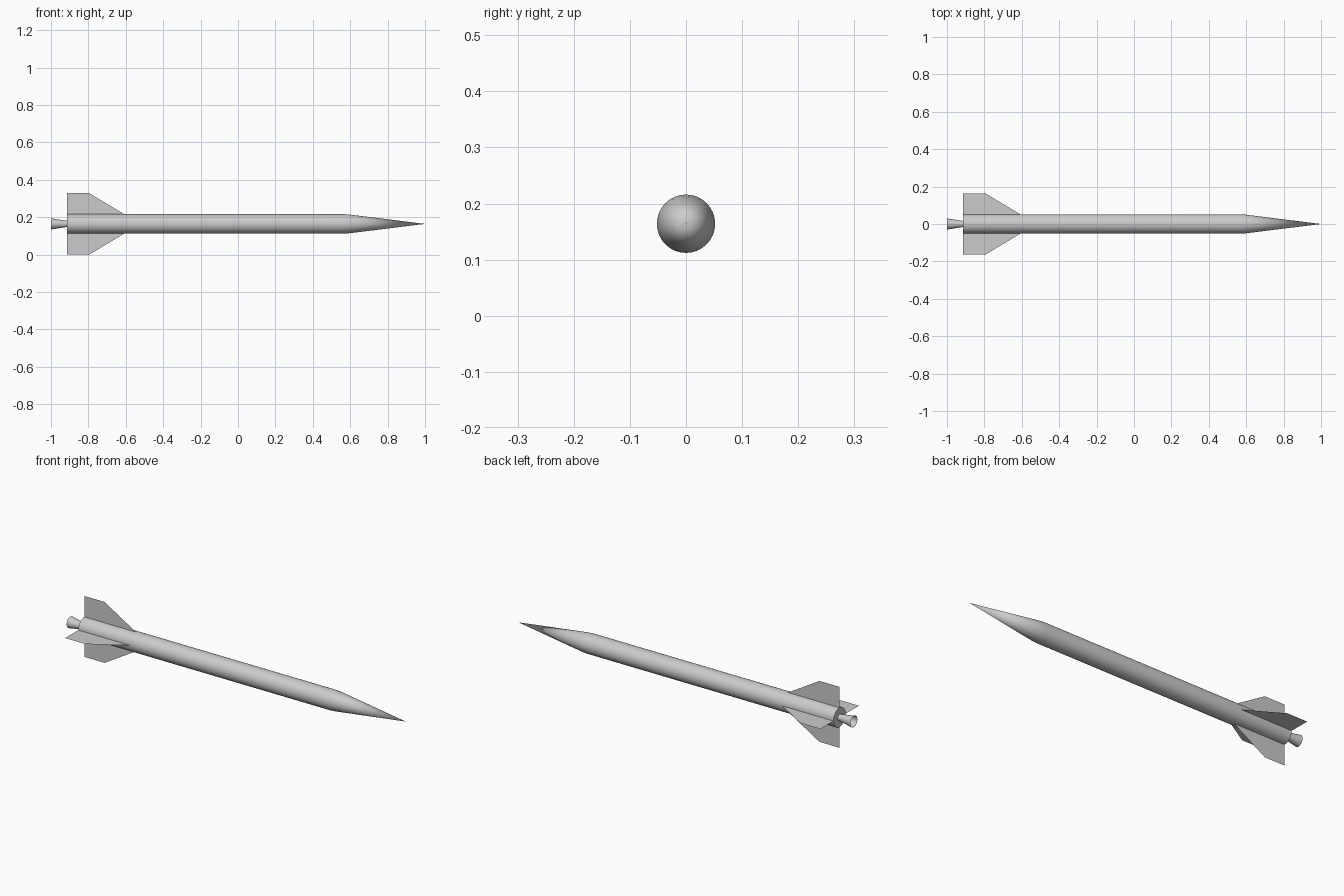
import bpy, bmesh, math

if "Cube" in bpy.data.objects:
    bpy.data.objects.remove(bpy.data.objects["Cube"])

AXIS_Z = 0.164
SIDES = 32


def finish(bm, name, smooth=True):
    mesh = bpy.data.meshes.new(name)
    bm.to_mesh(mesh)
    bm.free()
    obj = bpy.data.objects.new(name, mesh)
    bpy.context.collection.objects.link(obj)
    obj.location.z = AXIS_Z
    if smooth:
        bpy.ops.object.select_all(action='DESELECT')
        obj.select_set(True)
        bpy.context.view_layer.objects.active = obj
        bpy.ops.object.shade_smooth_by_angle(angle=math.radians(30))
    return obj


def lathe(name, profile):
    """Spin (x, radius) points around the x axis."""
    bm = bmesh.new()
    verts = [bm.verts.new((x, 0, r)) for x, r in profile]
    edges = [bm.edges.new(pair) for pair in zip(verts, verts[1:])]
    bmesh.ops.spin(bm, geom=verts + edges, cent=(0, 0, 0), axis=(1, 0, 0),
                   angle=math.tau, steps=SIDES)
    bmesh.ops.remove_doubles(bm, verts=bm.verts, dist=1e-5)
    bmesh.ops.recalc_face_normals(bm, faces=bm.faces)
    return finish(bm, name)


# Tube with closed tail and tapered nose
lathe("body_and_nose", [(-0.915, 0), (-0.915, 0.052), (0.57, 0.052),
                        (0.60, 0.0495), (1.0, 0)])

# Open flared exhaust
lathe("nozzle", [(-0.905, 0.017), (-0.92, 0.017), (-1.0, 0.03)])

# Four thin sheet fins
FIN = [(-0.915, 0.05), (-0.605, 0.05), (-0.795, 0.164), (-0.915, 0.164)]
for i, side in enumerate(("top", "left", "bottom", "right")):
    bm = bmesh.new()
    bm.faces.new([bm.verts.new((x, 0, r)) for x, r in FIN])
    fin = finish(bm, side + "_fin", smooth=False)
    fin.rotation_euler.x = i * math.pi / 2
